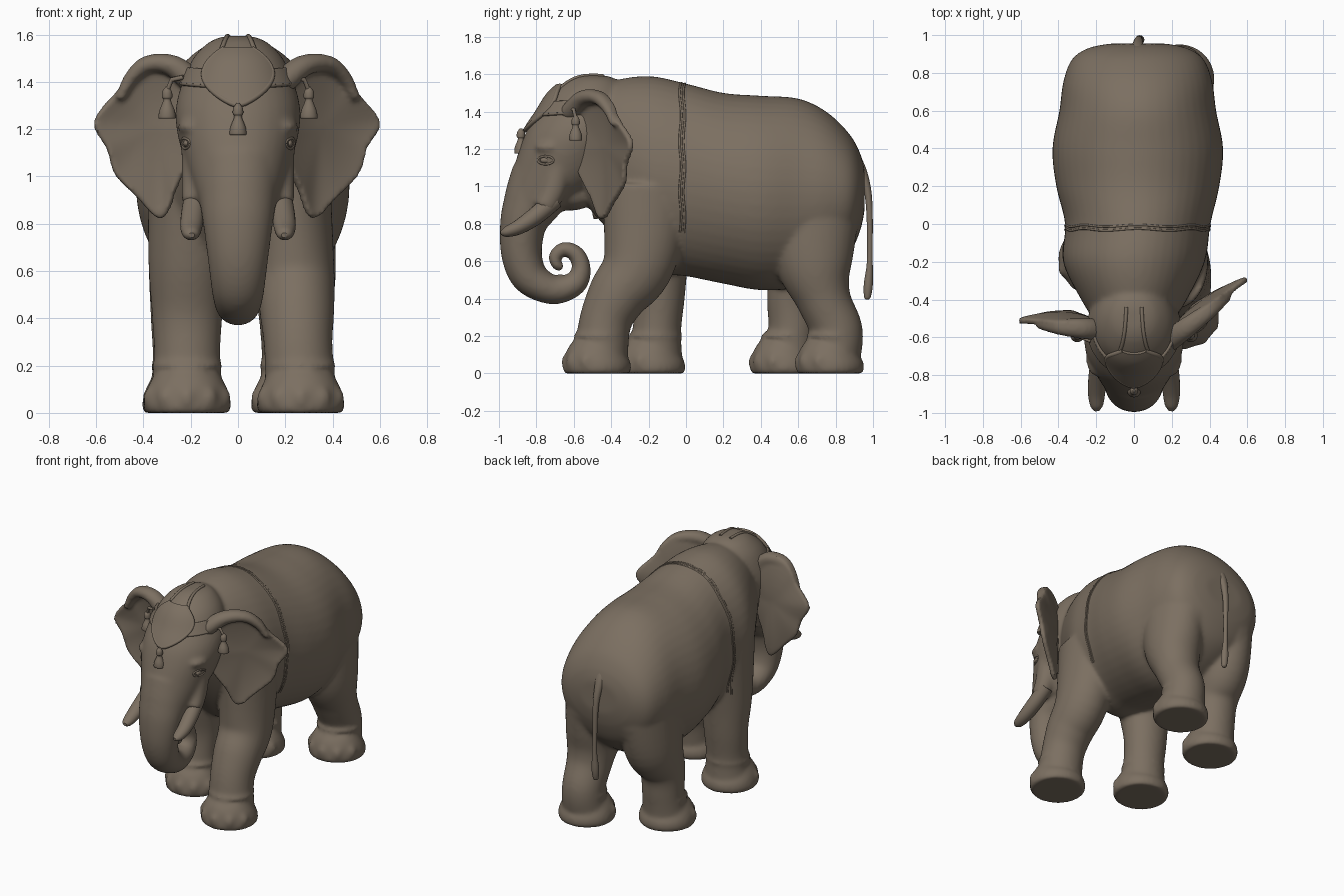
import bpy, bmesh, math
from mathutils import Vector
from mathutils.bvhtree import BVHTree

cube = bpy.data.objects.get("Cube")
if cube:
    bpy.data.objects.remove(cube, do_unlink=True)

hide = bpy.data.materials.new("warm grey brown")
hide.use_nodes = True
hide.diffuse_color = (0.2, 0.16, 0.12, 1)
hide.node_tree.nodes["Principled BSDF"].inputs["Base Color"].default_value = (0.2, 0.16, 0.12, 1)


def spline(points, steps=6, closed=False):
    """Smooth curve through tuples of any length."""
    n, out = len(points), []
    pick = (lambda i: points[i % n]) if closed else (lambda i: points[max(0, min(n - 1, i))])
    for i in range(n if closed else n - 1):
        p, q, r, s = (pick(i + k) for k in (-1, 0, 1, 2))
        for k in range(steps):
            t = k / steps
            out.append([0.5 * (2 * b + (c - a) * t + (2 * a - 5 * b + 4 * c - d) * t * t
                               + (3 * b - a - 3 * c + d) * t ** 3) for a, b, c, d in zip(p, q, r, s)])
    return out if closed else out + [list(points[-1])]


def loft(bm, stations, sides=32, facing=None):
    """Closed tube of ellipses (x, y, z, half width, half depth); facing fixes the ring normal."""
    path = spline(stations)
    rings = []
    for i, (x, y, z, a, b) in enumerate(path):
        t = Vector(path[min(i + 1, len(path) - 1)][:3]) - Vector(path[max(i - 1, 0)][:3])
        t = Vector(facing) if facing else t.normalized()
        u = (Vector((1, 0, 0)) - t * t.x).normalized()
        v = t.cross(u)
        angles = [math.tau * k / sides for k in range(sides)]
        rings.append([bm.verts.new(Vector((x, y, z)) + u * a * math.cos(w) + v * b * math.sin(w))
                      for w in angles])
    for lo, hi in zip(rings, rings[1:]):
        for k in range(sides):
            bm.faces.new((lo[k], lo[k - 1], hi[k - 1], hi[k]))
    bm.faces.new(rings[0])
    bm.faces.new(rings[-1])


def ball(bm, centre, size):
    made = bmesh.ops.create_uvsphere(bm, u_segments=20, v_segments=12, radius=1)["verts"]
    for v in made:
        v.co = Vector(c + s * k for c, s, k in zip(centre, size, v.co))


def finish(bm, name, voxel=0, smooth=0, thick=0):
    bmesh.ops.recalc_face_normals(bm, faces=bm.faces)
    mesh = bpy.data.meshes.new(name)
    bm.to_mesh(mesh)
    bm.free()
    obj = bpy.data.objects.new(name, mesh)
    bpy.context.collection.objects.link(obj)
    bpy.ops.object.select_all(action="DESELECT")
    bpy.context.view_layer.objects.active = obj
    obj.select_set(True)
    if thick:
        m = obj.modifiers.new("thickness", "SOLIDIFY")
        m.thickness, m.offset = thick, 0
        bpy.ops.object.modifier_apply(modifier=m.name)
    if voxel:
        m = obj.modifiers.new("merge", "REMESH")
        m.mode, m.voxel_size = "VOXEL", voxel
        bpy.ops.object.modifier_apply(modifier=m.name)
        m = obj.modifiers.new("soften", "SMOOTH")
        m.factor, m.iterations = 0.5, smooth
        bpy.ops.object.modifier_apply(modifier=m.name)
    obj.data.materials.clear()
    obj.data.materials.append(hide)
    bpy.ops.object.shade_smooth_by_angle(angle=math.radians(50))
    return obj


def cord(name, points, radius):
    curve = bpy.data.curves.new(name, "CURVE")
    curve.dimensions, curve.bevel_depth, curve.bevel_resolution = "3D", radius, 2
    s = curve.splines.new("POLY")
    s.points.add(len(points) - 1)
    for p, co in zip(s.points, points):
        p.co = (*co, 1)
    curve.use_fill_caps = True
    obj = bpy.data.objects.new(name, curve)
    bpy.context.collection.objects.link(obj)
    curve.materials.append(hide)
    bpy.ops.object.select_all(action="DESELECT")
    bpy.context.view_layer.objects.active = obj
    obj.select_set(True)
    bpy.ops.object.convert(target="MESH")


def patch(name, f, nu, nv, thick):
    bm = bmesh.new()
    g = [[bm.verts.new(f(i / nu, j / nv)) for j in range(nv + 1)] for i in range(nu + 1)]
    for i in range(nu):
        for j in range(nv):
            bm.faces.new((g[i][j], g[i + 1][j], g[i + 1][j + 1], g[i][j + 1]))
    finish(bm, name, thick=thick)


# Torso, skull, curled trunk, legs and feet merged into one skin
bm = bmesh.new()
loft(bm, [(0, -.56, 1.2, .18, .27), (0, -.4, 1.155, .28, .405), (0, -.2, 1.07, .375, .52),
          (.02, 0, 1.035, .385, .515), (.02, .2, .99, .432, .51), (.02, .4, .965, .452, .52),
          (.02, .6, .965, .415, .505), (.02, .75, .965, .395, .435), (.02, .87, .96, .35, .325),
          (.02, .93, .97, .265, .21), (.02, .955, .98, .15, .11)], 48, (0, 1, 0))
loft(bm, [(0, -.5, 1.595, .05, .06), (0, -.5, 1.57, .12, .13), (0, -.52, 1.5, .19, .2),
          (0, -.545, 1.4, .235, .24), (0, -.585, 1.3, .262, .265), (0, -.625, 1.2, .26, .265),
          (0, -.675, 1.07, .228, .255), (0, -.75, .96, .19, .21), (0, -.8, .89, .165, .175)],
     36, (0, 0, -1))
loft(bm, [(0, -.765, 1.02, .185, .185), (0, -.825, .91, .165, .155),
          (0, -.87, .8, .148, .125), (0, -.88, .65, .128, .11), (0, -.845, .53, .113, .1),
          (0, -.765, .465, .1, .085), (0, -.68, .447, .085, .075), (0, -.59, .485, .07, .064),
          (0, -.56, .56, .06, .052), (0, -.585, .636, .055, .045), (0, -.65, .665, .05, .04),
          (0, -.7, .628, .045, .034), (0, -.69, .578, .04, .028), (0, -.655, .57, .03, .02)], 36)
ball(bm, (0, -.62, .95), (.13, .14, .08))
for s in (1, -1):
    loft(bm, [(s * .17, -.68, 1.12, .07, .07), (s * .17, -.71, .98, .07, .07),
              (s * .185, -.76, .88, .055, .055)])
    ball(bm, (s * .19, -.72, 1.21), (.065, .09, .04))
    ball(bm, (.02 + s * .18, .725, .86), (.19, .205, .3))
legs = [[(.22, -.2, 1.0, .17, .25), (.24, -.25, .6, .168, .195), (.25, -.365, .42, .157, .16),
         (.255, -.43, .28, .145, .14), (.265, -.455, .1, .15, .145)],
        [(-.2, -.15, 1.0, .18, .22), (-.212, -.15, .65, .168, .17), (-.215, -.14, .42, .15, .135),
         (-.215, -.155, .24, .14, .13), (-.215, -.165, .1, .15, .145)],
        [(.21, .67, .95, .19, .27), (.235, .685, .6, .18, .21), (.24, .735, .4, .152, .147),
         (.24, .805, .23, .14, .14), (.24, .79, .1, .15, .145)],
        [(-.18, .67, .95, .19, .27), (-.2, .65, .6, .178, .22), (-.22, .58, .4, .15, .15),
         (-.22, .57, .23, .14, .13), (-.22, .545, .1, .15, .145)]]
for leg in legs:
    loft(bm, leg)
    x, y = leg[-1][0], leg[-1][1] - .02
    loft(bm, [(x, y, 0, .178, .175), (x, y, .03, .187, .183), (x, y, .09, .175, .17),
              (x, y + .01, .15, .145, .14)])
    # Toes and the fold above the ankle
    for k in range(-2, 3):
        w = math.radians(k * 34)
        ball(bm, (x + .155 * math.sin(w), y - .15 * math.cos(w), .06), (.042, .042, .055))
    ball(bm, (x, y + .02, .2), (.152, .148, .035))
skin = finish(bm, "body", voxel=.012, smooth=14)
tree = BVHTree.FromPolygons([v.co for v in skin.data.vertices],
                            [p.vertices for p in skin.data.polygons])


def hit(origin, direction, lift=.004):
    """Point on the skin, lifted a little towards the origin."""
    d = Vector(direction).normalized()
    p = tree.ray_cast(Vector(origin), d)[0]
    return (p if p else Vector(origin) + d) - d * lift


# Ears: cupped sheets with a rolled upper rim
outline = [(.18, 1.42), (.27, 1.5), (.38, 1.505), (.455, 1.45), (.505, 1.36), (.605, 1.23), (.55, 1.12),
           (.515, 1.01), (.42, .91), (.325, .825), (.27, .95), (.2, 1.1), (.17, 1.25)]
for s, name, base, slope in ((1, "left_ear", -.57, .74), (-1, "right_ear", -.555, .07)):
    def place(x, z, cup=0):
        return Vector((s * x, base + slope * (x - .25) + .13 * max(0, 1.2 - z) + cup, z))
    bm = bmesh.new()
    edge, rings = spline(outline, closed=True), []
    for j in range(1, 9):
        f = j / 8
        rings.append([bm.verts.new(place(.35 + (x - .35) * f, 1.2 + (z - 1.2) * f, .05 * (1 - f * f)))
                      for x, z in edge])
    for a, b in zip(rings, rings[1:]):
        for k in range(len(edge)):
            bm.faces.new((a[k - 1], a[k], b[k], b[k - 1]))
    bm.faces.new(rings[0])
    bmesh.ops.recalc_face_normals(bm, faces=bm.faces)
    bmesh.ops.solidify(bm, geom=bm.faces[:], thickness=.032)
    for x, z, r in spline([(.19, 1.4, .06), (.28, 1.47, .055), (.38, 1.475, .045), (.45, 1.42, .032),
                           (.495, 1.34, .022)]):
        ball(bm, place(x, z), (r, r, r * .8))
    finish(bm, name, voxel=.011, smooth=6)


def tassel(name, x, y, top):
    bm = bmesh.new()
    loft(bm, [(x, y, top + .02, .006, .006), (x, y, top, .02, .02), (x, y, top - .025, .022, .022),
              (x, y, top - .038, .016, .016), (x, y, top - .08, .032, .032),
              (x, y, top - .11, .037, .035), (x, y, top - .115, .03, .028)], 20)
    finish(bm, name)


# Tusks, eyes and side tassels
for s, side in ((1, "left"), (-1, "right")):
    bm = bmesh.new()
    loft(bm, [(s * .175, -.7, .93, .05, .05), (s * .19, -.8, .845, .05, .048),
              (s * .198, -.89, .785, .046, .04), (s * .198, -.96, .757, .034, .028),
              (s * .195, -.99, .752, .012, .01)], 20)
    finish(bm, side + "_tusk")
    eye = hit((s, -.75, 1.14), (-s, 0, 0), 0)
    bm = bmesh.new()
    ball(bm, eye - Vector((s * .008, 0, 0)), (.014, .03, .016))
    finish(bm, side + "_eye")
    for k, name in ((1, "upper"), (-1, "lower")):
        cord(f"{side}_{name}_eyelid", [hit((s, -.75 + .042 * math.cos(w), 1.14 + k * .022 * math.sin(w)),
             (-s, 0, 0), -.002) for w in [math.pi * i / 10 for i in range(11)]], .006)
    tassel(side + "_tassel", s * .3, -.59, 1.36)
    cord(side + "_tassel_cord", [(s * .23, -.62, 1.42), (s * .28, -.6, 1.41), (s * .3, -.59, 1.36)], .01)
    # Cord running back over the crown
    cord(side + "_crown_cord", [hit((s * x, y, 2), (0, 0, -1), 0) for x, y in
         spline([(.1, -.7), (.07, -.66), (.05, -.57), (.04, -.44)])], .01)


# Forehead band and ornament laid onto the skin
def band(u, v):
    w = math.radians(-72 + 144 * u)
    z = 1.375 + .06 * v + .02 * abs(math.sin(w))
    return hit((math.sin(w), -.5 - math.cos(w), z), (-math.sin(w), math.cos(w), 0), .006)


def ornament(u, v):
    x = (2 * u - 1) * .145 * math.sin(math.pi * .9 * max(v, .002)) ** .75
    return hit((x, -2, 1.3 + .24 * v), (0, 1, 0), .012)


patch("forehead_band", band, 48, 4, .018)
for v, name in ((0, "lower"), (1, "upper")):
    cord(name + "_band_edge", [band(i / 40, v) for i in range(41)], .009)
patch("forehead_ornament", ornament, 20, 24, .02)
rim = [ornament(0, 1 - i / 24) for i in range(25)] + [ornament(1, i / 24) for i in range(1, 25)]
cord("ornament_rim", rim, .012)
front = hit((0, -2, 1.25), (0, 1, 0), .012)
tassel("forehead_tassel", 0, front.y, 1.29)

# Girth cords over the back and down the flanks behind the shoulders
for y, name in ((-.03, "front_girth_cord"), (-.01, "rear_girth_cord")):
    cord(name, [hit((.02 + math.cos(w), y + .005 * math.sin(9 * w), 1.04 + math.sin(w)),
                    (-math.cos(w), 0, -math.sin(w)), -.001)
                for w in [math.radians(-42 + 264 * i / 72) for i in range(73)]], .006)

# Tail with a tufted tip
bm = bmesh.new()
loft(bm, [(.02, .9, 1.16, .04, .03), (.02, .945, 1.07, .03, .025), (.025, .978, .92, .02, .018),
          (.03, .983, .62, .016, .015), (.03, .975, .48, .025, .024), (.03, .97, .41, .018, .018),
          (.03, .97, .395, .006, .006)], 16)
finish(bm, "tail")
